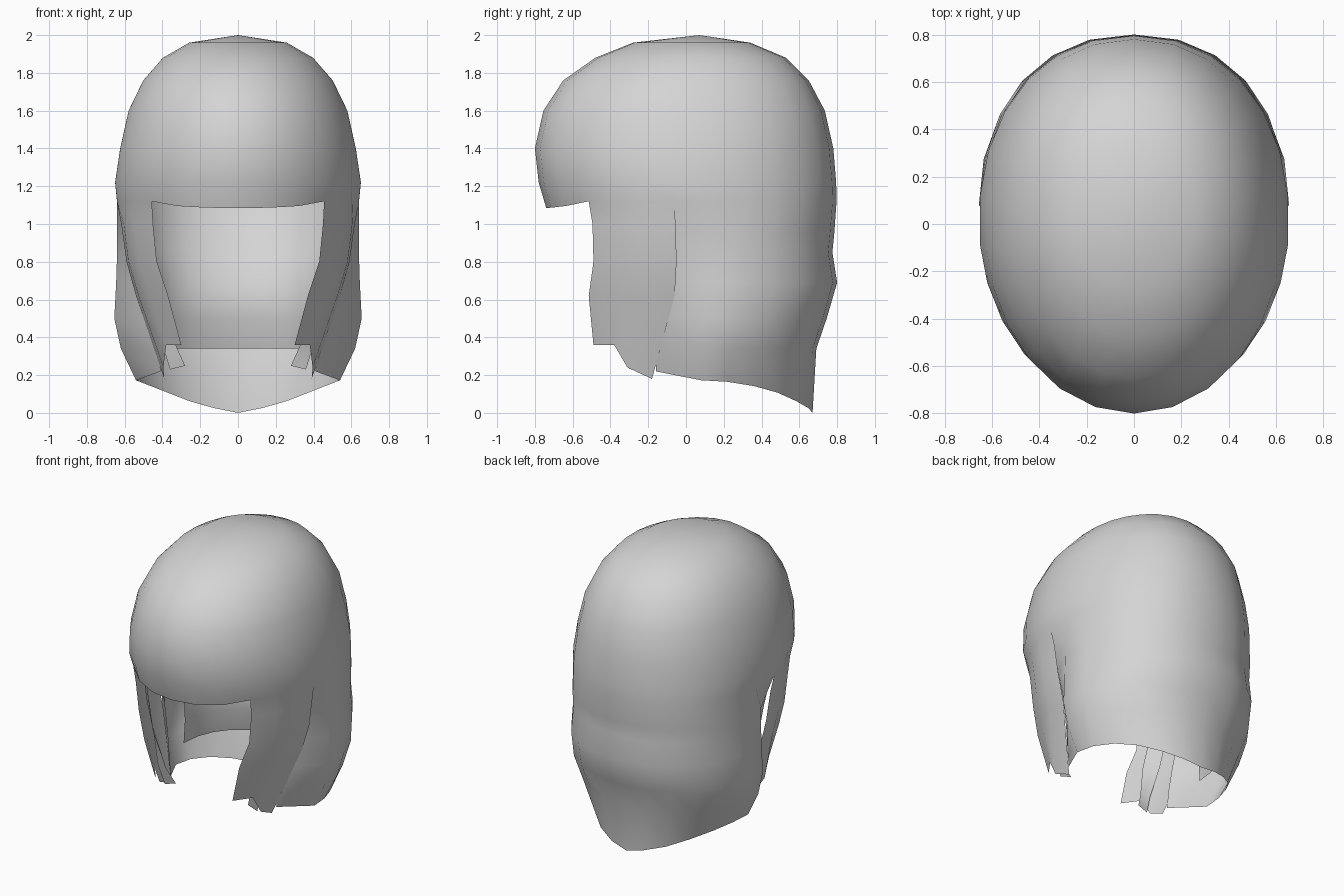
import bpy, bmesh, math

if "Cube" in bpy.data.objects:
    bpy.data.objects.remove(bpy.data.objects["Cube"])

grey = bpy.data.materials.new("light grey")
grey.diffuse_color = (0.66, 0.66, 0.66, 1)
grey.use_nodes = True
grey.node_tree.nodes["Principled BSDF"].inputs["Base Color"].default_value = grey.diffuse_color


def finish(name, bm):
    bmesh.ops.remove_doubles(bm, verts=bm.verts, dist=0.0005)
    me = bpy.data.meshes.new(name)
    bm.to_mesh(me)
    bm.free()
    ob = bpy.data.objects.new(name, me)
    bpy.context.collection.objects.link(ob)
    me.materials.append(grey)
    bpy.ops.object.select_all(action='DESELECT')
    ob.select_set(True)
    bpy.context.view_layer.objects.active = ob
    bpy.ops.object.shade_smooth_by_angle(angle=math.radians(60))
    return ob


def sheet(bm, rows):
    """Quads between consecutive rows of points, wound to face outward."""
    grid = [[bm.verts.new(p) for p in r] for r in rows]
    for a, b in zip(grid, grid[1:]):
        for i in range(len(a) - 1):
            bm.faces.new((a[i], b[i], b[i + 1], a[i + 1]))
    return grid


def oval(deg, w, front, back, z, n=2.0):
    """Point on an oval ring; 0 is +x and 90 is the back."""
    a = math.radians(deg)
    c, s = math.cos(a), math.sin(a)
    cy = (front + back) / 2
    e = 2 / n if s > 0 else 1
    return (w * math.copysign(abs(c) ** e, c),
            cy + (back - front) / 2 * math.copysign(abs(s) ** e, s), z)


def mirrored(rows):
    return [[(-x, y, z) for x, y, z in reversed(r)] for r in rows]


# Ring angles: right lock, back curtain, left lock, fringe
lock_deg = [-45, -32, -19, -7]
back_deg = [-7 + 194 * i / 14 for i in range(15)]
ring_deg = (lock_deg[:-1] + back_deg + [199, 212, 225]
            + [225 + 15 * i for i in range(1, 7)])

# Crown: z, half width, front y, back y
crown = [(1.96, 0.26, -0.28, 0.34), (1.88, 0.40, -0.48, 0.53),
         (1.76, 0.505, -0.65, 0.65), (1.6, 0.583, -0.755, 0.735),
         (1.4, 0.628, -0.80, 0.78), (1.22, 0.655, -0.78, 0.795)]


def rim(deg):
    d = (deg + 90) % 360
    d = min(d, 360 - d)
    z = 1.085 + 0.035 * min(1, d / 45) ** 3
    return oval(deg, 0.645, -0.74, 0.797, z, 2.2)


bm = bmesh.new()
rows = [[oval(d, w, f, b, z, 2.15) for d in ring_deg] for z, w, f, b in crown]
rows.append([rim(d) for d in ring_deg])
grid = sheet(bm, rows)
apex = bm.verts.new((0, 0.07, 2.0))
for p, q in zip(grid[0], grid[0][1:]):
    bm.faces.new((apex, p, q))

# Back curtain: z, half width, back y, tucked front edge x and y, squareness
curtain = [(0.95, 0.64, 0.785, 0.54, -0.13, 2.2),
           (0.85, 0.64, 0.775, 0.51, -0.14, 2.2),
           (0.69, 0.645, 0.80, 0.47, -0.14, 2.2),
           (0.5, 0.655, 0.745, 0.44, -0.15, 2.2),
           (0.34, 0.62, 0.69, 0.42, -0.16, 2.1),
           (None, 0.54, 0.67, 0.41, -0.16, 1.85)]


def hem(x, y):
    if y < 0:
        return 0.22
    x = abs(x)
    return 0.2 * x if x < 0.2 else 0.04 + 0.39 * (x - 0.2)


rows = [[rim(d) for d in back_deg]]
for z, w, b, tx, ty, n in curtain:
    pts = [oval(15 * i, w, 0.16 - b, b, 0, n)[:2] for i in range(13)]
    pts = [(tx, ty)] + pts + [(-tx, ty)]
    rows.append([(x, y, hem(x, y) if z is None else z) for x, y in pts])
sheet(bm, rows)

# Side locks hanging in front of the ears: z, front edge, back edge
lock = [(1.0, (0.45, -0.495), (0.618, -0.055)),
        (0.8, (0.43, -0.49), (0.59, -0.05)),
        (0.62, (0.37, -0.515), (0.54, -0.06))]
rows = [[rim(d) for d in lock_deg]]
for z, f, b in lock:
    r = []
    for i in range(4):
        t = i / 3
        bulge = 0.05 * math.sin(math.pi * t)
        r.append((f[0] + (b[0] - f[0]) * t + bulge,
                  f[1] + (b[1] - f[1]) * t, z))
    rows.append(r)
rows.append([(0.30, -0.49, 0.36), (0.38, -0.38, 0.36),
             (0.395, -0.31, 0.24), (0.39, -0.18, 0.18)])
sheet(bm, rows)
sheet(bm, mirrored(rows))
finish("hair_shell", bm)

# Inner layer at the nape, swelling forward at the neck
bm = bmesh.new()
rows = []
for z, w, b in [(1.3, 0.60, 0.75), (1.1, 0.57, 0.69), (0.85, 0.52, 0.58),
                (0.68, 0.48, 0.48), (0.5, 0.47, 0.49), (0.34, 0.48, 0.54)]:
    lift = 0.06 if z == 0.68 else 0
    rows.append([oval(15 * i, w, 0.16 - b, b, z + lift * abs(i - 6) / 6, 2.2)
                 for i in range(13)])
sheet(bm, rows)
finish("nape_layer", bm)

# Narrow strands tucked inside the side locks
strand = [[(0.47, -0.39, 1.1), (0.53, -0.29, 1.1)],
          [(0.45, -0.38, 0.85), (0.51, -0.28, 0.85)],
          [(0.39, -0.38, 0.6), (0.46, -0.29, 0.6)],
          [(0.33, -0.33, 0.36), (0.40, -0.32, 0.36)],
          [(0.28, -0.29, 0.25), (0.36, -0.30, 0.23)]]
for name, rows in (("strand_right", strand), ("strand_left", mirrored(strand))):
    bm = bmesh.new()
    sheet(bm, rows)
    finish(name, bm)
